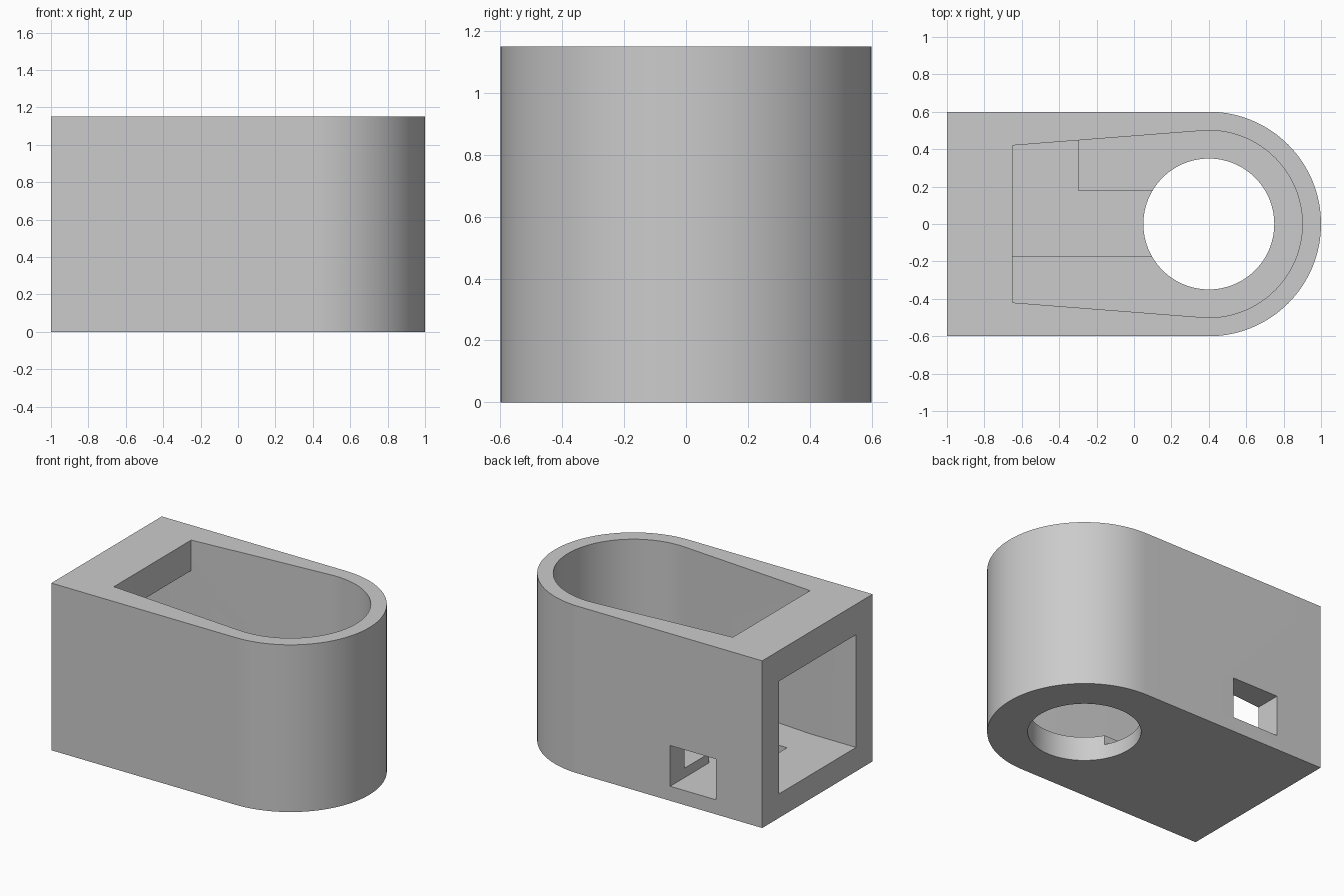
import bpy
import bmesh
from math import radians, cos, sin

if "Cube" in bpy.data.objects:
    bpy.data.objects.remove(bpy.data.objects["Cube"])

HEIGHT = 1.15
FLOOR = 0.165
CHANNEL = 0.1
CENTRE = 0.4  # x of the rounded end

grey = bpy.data.materials.new("plain grey")
grey.use_nodes = True
grey.diffuse_color = (0.6, 0.6, 0.6, 1)
grey.node_tree.nodes["Principled BSDF"].inputs["Base Color"].default_value = (0.6, 0.6, 0.6, 1)


def arc(radius, start, end, steps):
    """Points on an arc about the rounded end."""
    angles = [radians(start + (end - start) * i / steps) for i in range(steps + 1)]
    return [(CENTRE + radius * cos(a), radius * sin(a)) for a in angles]


def prism(name, outline, low, high):
    """Extrude a flat outline from one height to another."""
    bm = bmesh.new()
    base = bm.faces.new([bm.verts.new((x, y, low)) for x, y in outline])
    top = bmesh.ops.extrude_face_region(bm, geom=[base])["geom"]
    bmesh.ops.translate(bm, vec=(0, 0, high - low),
                        verts=[v for v in top if isinstance(v, bmesh.types.BMVert)])
    bmesh.ops.recalc_face_normals(bm, faces=bm.faces)
    mesh = bpy.data.meshes.new(name)
    bm.to_mesh(mesh)
    bm.free()
    mesh.materials.append(grey)
    obj = bpy.data.objects.new(name, mesh)
    bpy.context.collection.objects.link(obj)
    return obj


def block(name, x0, x1, y0, y1, low, high):
    return prism(name, [(x0, y0), (x1, y0), (x1, y1), (x0, y1)], low, high)


# Outer body with one rounded end
body = prism("housing_body", [(-1, -0.6)] + arc(0.6, -90, 90, 64) + [(-1, 0.6)], 0, HEIGHT)

cutters = [
    # Tapered pocket open at the top
    prism("pocket", [(-0.65, -0.42)] + arc(0.5, -94.5, 94.5, 64) + [(-0.65, 0.42)],
          FLOOR, HEIGHT + 0.1),
    # Round hole through the floor
    prism("floor_hole", arc(0.35, 0, 360, 96)[:-1], -0.1, 0.5),
    # Large opening in the flat end
    block("end_opening", -1.1, -0.6, -0.42, 0.42, FLOOR, 0.94),
    # Channel from the side window, turning towards the hole
    block("side_window", -0.65, -0.3, -0.17, 0.7, CHANNEL, 0.38),
    block("floor_channel", -0.4, CENTRE, -0.17, 0.18, CHANNEL, 0.38),
]

bpy.ops.object.select_all(action="DESELECT")
bpy.context.view_layer.objects.active = body
body.select_set(True)
for cutter in cutters:
    cut = body.modifiers.new(cutter.name, "BOOLEAN")
    cut.operation = "DIFFERENCE"
    cut.solver = "EXACT"
    cut.object = cutter
    bpy.ops.object.modifier_apply(modifier=cut.name)
    bpy.data.objects.remove(cutter)

bpy.ops.object.shade_smooth_by_angle(angle=radians(30))
